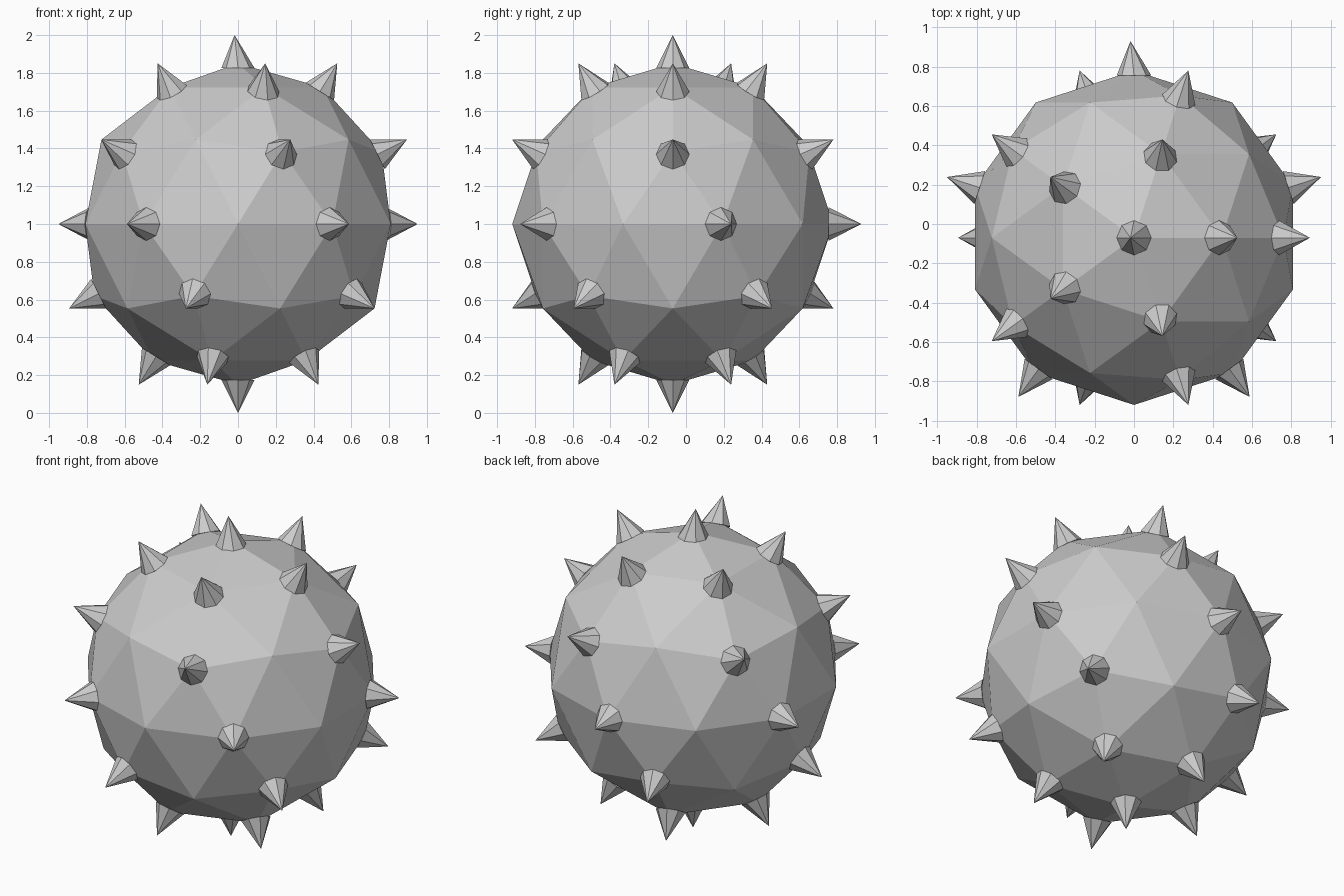
import bpy, bmesh, math
from mathutils import Vector

if "Cube" in bpy.data.objects:
    bpy.data.objects.remove(bpy.data.objects["Cube"])

CENTRE = Vector((0, -0.07, 1))
R_BODY, R_BASE, R_TIP = 0.85, 0.825, 1.0

grey = bpy.data.materials.new("stone_grey")
grey.diffuse_color = (0.6, 0.6, 0.6, 1)
grey.use_nodes = True
grey.node_tree.nodes["Principled BSDF"].inputs["Base Color"].default_value = grey.diffuse_color


def add_object(name, bm):
    mesh = bpy.data.meshes.new(name)
    bm.to_mesh(mesh)
    bm.free()
    mesh.materials.append(grey)
    ob = bpy.data.objects.new(name, mesh)
    ob.location = CENTRE
    bpy.context.collection.objects.link(ob)
    return ob


def ring(z, start):
    """Five unit directions at height z, 72 degrees apart."""
    r = math.sqrt(1 - z * z)
    angles = [math.radians(start + 72 * i) for i in range(5)]
    return [Vector((r * math.cos(a), r * math.sin(a), z)) for a in angles]


def add_spike(name, d, sides=8, radius=0.088):
    """Eight-sided spike pointing along d, its base sunk into the body."""
    bm = bmesh.new()
    rot = d.to_track_quat('Z', 'Y')
    # a few upper spikes lean slightly to one side
    lean = -0.018 if -0.01 < d.x < 0.2 and d.z > -0.1 and abs(d.z - 0.447) > 0.1 else 0
    tip = bm.verts.new(d * R_TIP + Vector((lean, 0, 0)))
    base = []
    for i in range(sides):
        a = 2 * math.pi * i / sides
        p = Vector((radius * math.cos(a), radius * math.sin(a), R_BASE))
        base.append(bm.verts.new(rot @ p))
    for i in range(sides):
        bm.faces.new((base[i], base[(i + 1) % sides], tip))
    bm.faces.new(base[::-1])
    add_object(name, bm)


# faceted ball body
body = bmesh.new()
bmesh.ops.create_icosphere(body, subdivisions=2, radius=R_BODY)
add_object("ball_body", body)

# spikes at the poles, then ring by ring down the body
add_spike("spike_top", Vector((0, 0, 1)))
add_spike("spike_bottom", Vector((0, 0, -1)))
rings = {"upper": (0.8507, 0), "shoulder": (0.4472, 0), "middle": (0, 18),
         "belly": (-0.4472, 36), "lower": (-0.8507, 36)}
for label, (z, start) in rings.items():
    for i, d in enumerate(ring(z, start)):
        add_spike(f"spike_{label}_{i + 1}", d)
